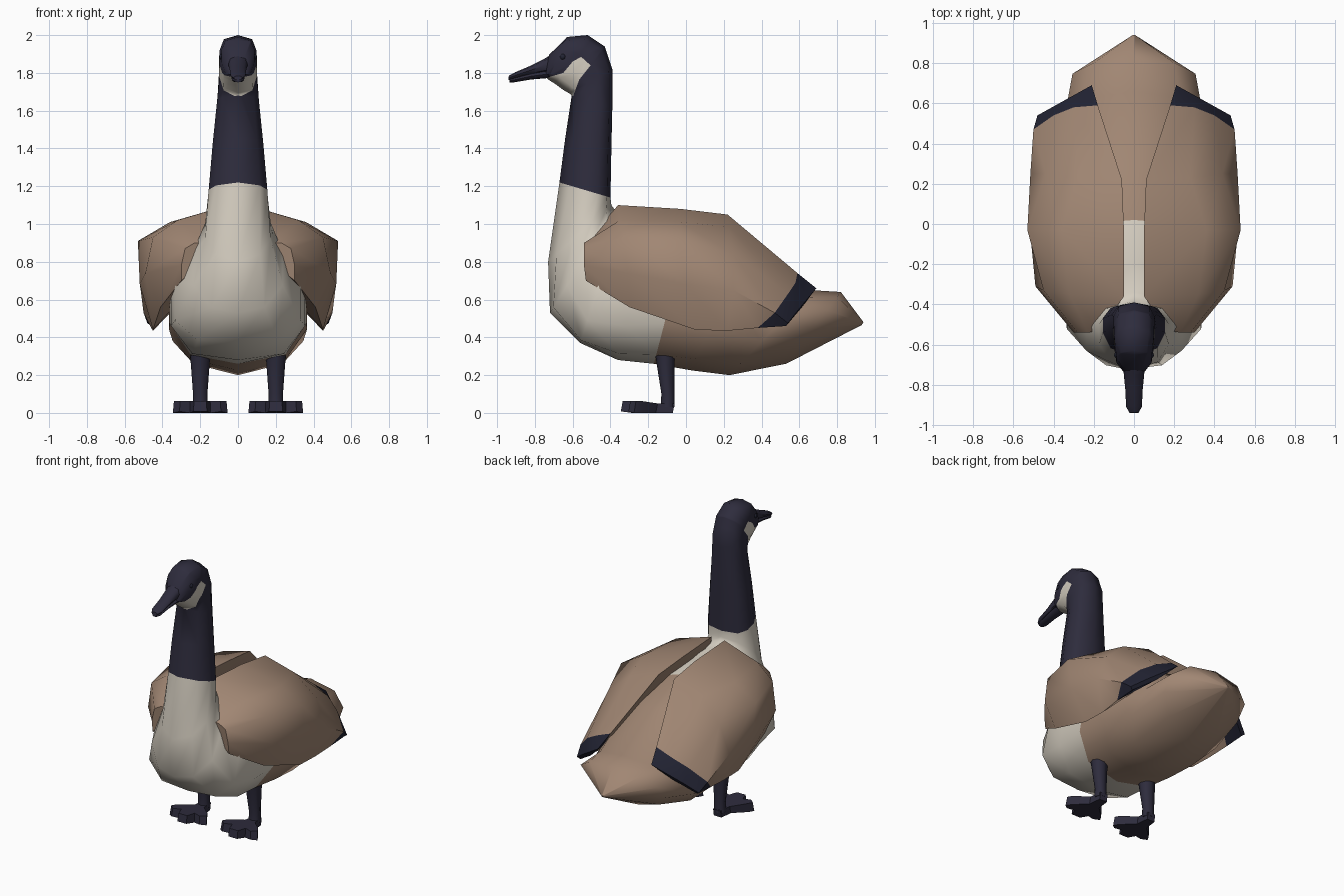
import bpy, bmesh, math
from mathutils import Vector

if "Cube" in bpy.data.objects:
    bpy.data.objects.remove(bpy.data.objects["Cube"])


def material(name, rgb):
    m = bpy.data.materials.new(name)
    m.diffuse_color = (*rgb, 1)
    m.use_nodes = True
    m.node_tree.nodes["Principled BSDF"].inputs["Base Color"].default_value = m.diffuse_color
    return m


BROWN = material("brown feathers", (0.355, 0.24, 0.172))
CREAM = material("cream feathers", (0.66, 0.61, 0.525))
NAVY = material("dark navy", (0.027, 0.025, 0.046))
TIP = material("wing tip navy", (0.016, 0.017, 0.033))


def finish(bm, name, mats, angle=50):
    bmesh.ops.recalc_face_normals(bm, faces=bm.faces[:])
    me = bpy.data.meshes.new(name)
    bm.to_mesh(me)
    bm.free()
    for m in mats:
        me.materials.append(m)
    ob = bpy.data.objects.new(name, me)
    bpy.context.collection.objects.link(ob)
    bpy.ops.object.select_all(action='DESELECT')
    ob.select_set(True)
    bpy.context.view_layer.objects.active = ob
    bpy.ops.object.shade_smooth_by_angle(angle=math.radians(angle))
    return ob


def loft(rings, mat_rule=lambda i: 0):
    """Skin a list of closed point rings and cap both ends."""
    bm = bmesh.new()
    vs = [[bm.verts.new(p) for p in r] for r in rings]
    n = len(vs[0])
    for i in range(len(vs) - 1):
        for j in range(n):
            k = (j + 1) % n
            f = bm.faces.new((vs[i][j], vs[i][k], vs[i + 1][k], vs[i + 1][j]))
            f.material_index = mat_rule(i)
    bm.faces.new(vs[0]).material_index = mat_rule(0)
    bm.faces.new(vs[-1]).material_index = mat_rule(len(vs) - 2)
    return bm


def ring(by, bz, ty, tz, w, bias=0.5, e=0.75, n=10, cx=0.0):
    """Rounded section from an under point to an upper point, half width w.
    bias moves the widest point, e sets how boxy the section is."""
    pts = []
    p = math.log(bias) / math.log(0.5)
    for i in range(n):
        a = 2 * math.pi * i / n
        u = (0.5 - 0.5 * math.cos(a)) ** p
        s = math.sin(a)
        x = math.copysign(abs(s) ** e, s) * w if abs(s) > 1e-6 else 0
        pts.append((cx + x, by + (ty - by) * u, bz + (tz - bz) * u))
    return pts


# Body, neck and head: one skin from tail tip to face
SECTIONS = [
    (0.93, 0.465, 0.94, 0.48, 0.01),
    (0.53, 0.26, 0.82, 0.64, 0.32, 0.62, 0.9),
    (0.23, 0.20, 0.66, 0.65, 0.36, 0.55, 0.8),
    (0.03, 0.225, 0.30, 0.86, 0.38),
    (-0.17, 0.26, 0.02, 0.99, 0.375, 0.45),
    (-0.36, 0.28, -0.20, 1.02, 0.37, 0.40, 0.8),
    (-0.56, 0.37, -0.34, 1.05, 0.35, 0.32, 0.95),
    (-0.72, 0.53, -0.38, 1.08, 0.25, 0.42, 1.1),
    (-0.73, 0.80, -0.395, 1.10, 0.18, 0.55, 0.8),
    (-0.67, 1.22, -0.40, 1.14, 0.16, 0.62, 0.6),
    (-0.64, 1.45, -0.395, 1.40, 0.138, 0.60, 0.6),
    (-0.605, 1.68, -0.39, 1.62, 0.114, 0.58, 0.6),
    (-0.615, 1.69, -0.39, 1.82, 0.105, 0.55, 0.6),
    (-0.65, 1.71, -0.43, 1.94, 0.104, 0.55, 0.6),
    (-0.69, 1.74, -0.52, 2.00, 0.10, 0.55, 0.55),
    (-0.73, 1.765, -0.63, 1.99, 0.09, 0.55, 0.6),
    (-0.745, 1.78, -0.725, 1.895, 0.052),
]
bm = loft([ring(*s) for s in SECTIONS],
          lambda i: 0 if i < 4 else 1 if i < 9 else 2)

# Cheek and chin patch: cut its outline into the head, then colour inside it
PATCH = [(-0.60, 1.67), (-0.77, 1.765), (-0.65, 1.80), (-0.60, 1.86),
         (-0.555, 1.885), (-0.505, 1.84), (-0.565, 1.765)]
edges = list(zip(PATCH, PATCH[1:] + PATCH[:1]))
for (y0, z0), (y1, z1) in edges:
    fs = [f for f in bm.faces if min(v.co.z for v in f.verts) > 1.6]
    geom = fs + list({e for f in fs for e in f.edges}) + list({v for f in fs for v in f.verts})
    bmesh.ops.bisect_plane(bm, geom=geom, dist=1e-5, plane_co=(0, y0, z0),
                           plane_no=(0, z1 - z0, y0 - y1))


def in_patch(y, z):
    hit = False
    for (y0, z0), (y1, z1) in edges:
        if (z0 > z) != (z1 > z) and y < y0 + (z - z0) * (y1 - y0) / (z1 - z0):
            hit = not hit
    return hit


for f in bm.faces:
    c = f.calc_center_median()
    if c.z > 1.66 and in_patch(c.y, c.z):
        f.material_index = 1
finish(bm, "body", [BROWN, CREAM, NAVY], 60)

# Beak: upper and lower halves
UPPER = [(-0.70, 1.80, -0.69, 1.91, 0.055), (-0.76, 1.80, -0.75, 1.875, 0.050),
         (-0.84, 1.785, -0.83, 1.835, 0.042), (-0.91, 1.768, -0.905, 1.803, 0.040),
         (-0.94, 1.762, -0.938, 1.785, 0.022)]
LOWER = [(-0.70, 1.775, -0.70, 1.82, 0.045), (-0.82, 1.765, -0.82, 1.80, 0.036),
         (-0.91, 1.75, -0.91, 1.775, 0.032), (-0.935, 1.75, -0.935, 1.765, 0.018)]
for name, secs in (("upper_beak", UPPER), ("lower_beak", LOWER)):
    finish(loft([ring(*s, n=8) for s in secs]), name, [NAVY])

# Wing sections, front to back: top edge, shoulder, side, low side, low edge, inside
WING = [
    [(.17, -.53, .90), (.23, -.54, .90), (.28, -.54, .87), (.30, -.54, .78), (.30, -.53, .70), (.20, -.52, .78)],
    [(.05, -.36, 1.10), (.32, -.35, 1.02), (.45, -.33, .93), (.49, -.31, .74), (.41, -.30, .56), (.25, -.30, .70)],
    [(.05, -.03, 1.08), (.36, -.03, 1.01), (.53, -.03, .91), (.52, .00, .68), (.45, .05, .44), (.34, .05, .56)],
    [(.06, .22, 1.05), (.28, .23, .985), (.44, .25, .84), (.515, .25, .65), (.45, .22, .435), (.34, .26, .56)],
    [(.18, .59, .74), (.30, .58, .69), (.40, .54, .63), (.50, .47, .53), (.46, .38, .45), (.31, .49, .58)],
    [(.21, .69, .66), (.30, .64, .60), (.39, .59, .54), (.48, .54, .475), (.46, .53, .46), (.32, .61, .555)],
]
# Legs and webbed feet (foot outline: half of a three toed shape)
TOES = [(.03, -.07), (.04, -.16), (.125, -.24), (.145, -.275), (.11, -.305),
        (.055, -.285), (.035, -.345)]
for side, label in ((1, "right"), (-1, "left")):
    rings = [[(side * x, y, z) for x, y, z in sec] for sec in WING]
    finish(loft(rings, lambda i: 1 if i == 4 else 0), label + "_wing", [BROWN, TIP], 45)

    cx = side * 0.2
    leg = [(-.175, .36, -.05, .36, .058), (-.16, .29, -.06, .29, .052),
           (-.13, .10, -.062, .10, .038), (-.135, .03, -.06, .03, .04)]
    finish(loft([ring(*s, n=8, cx=cx) for s in leg]), label + "_leg", [NAVY], 60)

    outline = TOES + [(-x, y) for x, y in reversed(TOES)]
    foot = [[(cx + x, y, 0.0 if y > -.3 else 0.008) for x, y in outline],
            [(cx + x * 0.96, y + 0.01, 0.05 if y > -.2 else 0.062) for x, y in outline]]
    finish(loft(foot), label + "_foot", [NAVY], 30)

    # Eye
    bm = bmesh.new()
    bmesh.ops.create_uvsphere(bm, u_segments=8, v_segments=6, radius=0.017)
    bmesh.ops.translate(bm, verts=bm.verts[:], vec=Vector((side * 0.083, -0.652, 1.885)))
    finish(bm, label + "_eye", [TIP], 60)
